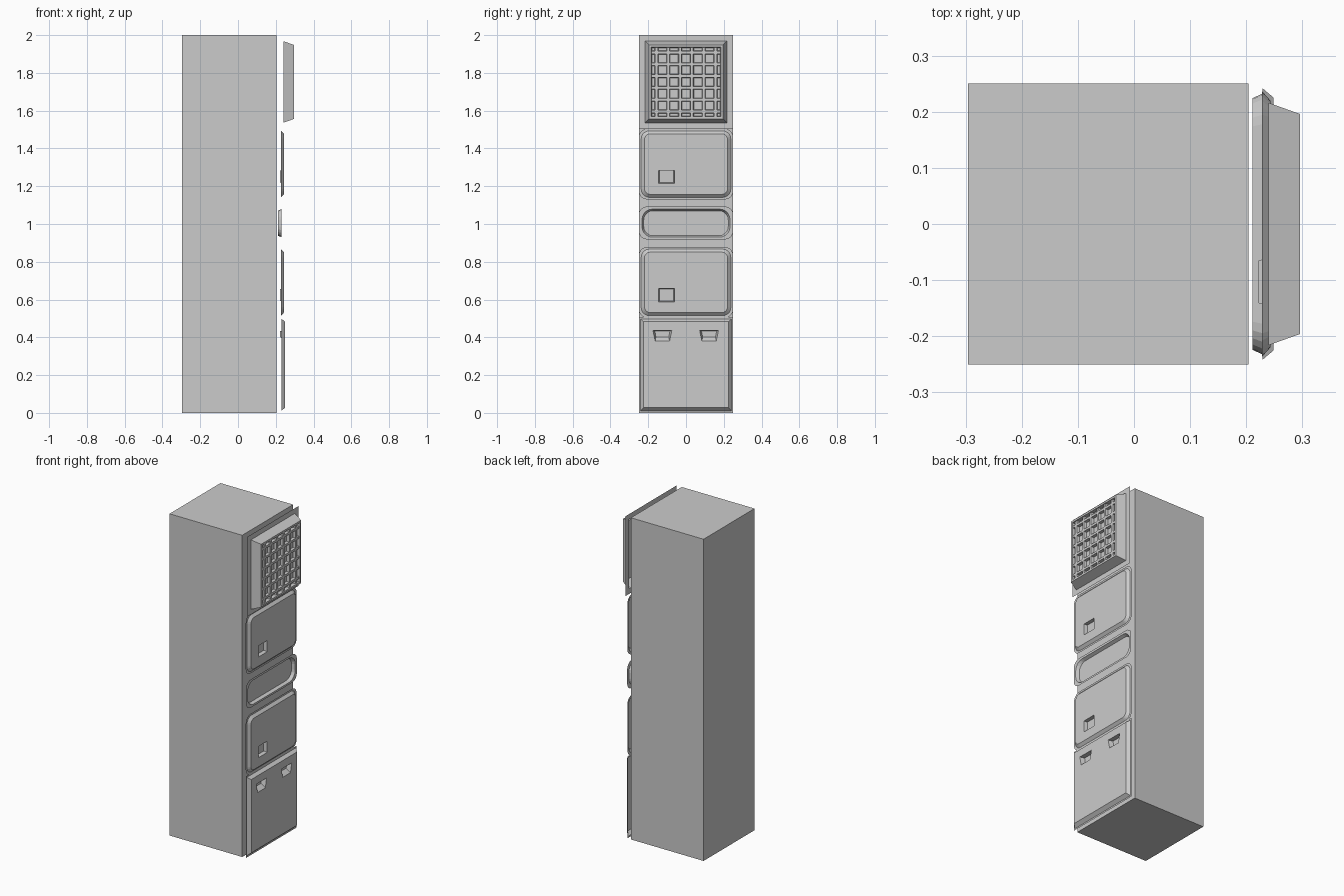
import bpy, bmesh
from math import cos, sin, pi

if "Cube" in bpy.data.objects:
    bpy.data.objects.remove(bpy.data.objects["Cube"])


def outline(y0, y1, z0, z1, r=0.0, seg=5):
    """Rounded rectangle in the YZ plane, counter-clockwise seen from +x."""
    if r == 0:
        return [(y0, z0), (y1, z0), (y1, z1), (y0, z1)]
    pts = []
    for k, (cy, cz) in enumerate([(y1 - r, z0 + r), (y1 - r, z1 - r),
                                  (y0 + r, z1 - r), (y0 + r, z0 + r)]):
        for i in range(seg + 1):
            a = -pi / 2 + k * pi / 2 + i * pi / 2 / seg
            pts.append((cy + r * cos(a), cz + r * sin(a)))
    return pts


def make_object(name, bm):
    mesh = bpy.data.meshes.new(name)
    bm.to_mesh(mesh)
    bm.free()
    ob = bpy.data.objects.new(name, mesh)
    bpy.context.collection.objects.link(ob)
    return ob


def loft(bm, layers):
    """Join successive (x, outline) loops and return all vertex loops."""
    loops = [[bm.verts.new((x, y, z)) for y, z in pts] for x, pts in layers]
    for a, b in zip(loops, loops[1:]):
        n = len(a)
        for i in range(n):
            j = (i + 1) % n
            bm.faces.new((a[i], a[j], b[j], b[i]))
    return loops


def loop_edges(bm, loop):
    out = []
    for i, v in enumerate(loop):
        w = loop[(i + 1) % len(loop)]
        out.append(bm.edges.get((v, w)) or bm.edges.new((v, w)))
    return out


def panel(name, layers, pockets=()):
    """Open pressed-sheet panel; pockets are (x, outline) lofts sunk in its face."""
    bm = bmesh.new()
    rim = loft(bm, layers)[-1]
    if not pockets:
        bm.faces.new(rim)
    else:
        edges = loop_edges(bm, rim)
        for p in pockets:
            loops = loft(bm, p)
            bm.faces.new(loops[-1])
            edges += loop_edges(bm, loops[0])
        res = bmesh.ops.triangle_fill(bm, edges=edges, use_beauty=True, normal=(1, 0, 0))
        for g in res["geom"]:
            if isinstance(g, bmesh.types.BMFace):
                g.normal_update()
                if g.normal.x < 0:
                    g.normal_flip()
    return make_object(name, bm)


# Cabinet body
bm = bmesh.new()
bmesh.ops.create_cube(bm, size=1)
for v in bm.verts:
    v.co = (v.co.x * 0.5 - 0.046, v.co.y * 0.5, (v.co.z + 0.5) * 2)
make_object("cabinet_body", bm)

# Two rounded doors, each with a square finger pocket
for name, z0, z1 in (("upper_door", 1.130, 1.504), ("lower_door", 0.504, 0.878)):
    zc = z0 + 0.119
    panel(name, [
        (0.228, outline(-0.25, 0.25, z0, z1, 0.045)),
        (0.228, outline(-0.237, 0.237, z0 + 0.011, z1 - 0.011, 0.042)),
        (0.243, outline(-0.220, 0.220, z0 + 0.027, z1 - 0.027, 0.03)),
    ], [[
        (0.243, outline(-0.146, -0.06, zc - 0.035, zc + 0.035)),
        (0.222, outline(-0.141, -0.065, zc - 0.030, zc + 0.033)),
    ]])

# Recessed slot between the doors
panel("middle_slot", [
    (0.230, outline(-0.25, 0.25, 0.918, 1.093, 0.045)),
    (0.230, outline(-0.233, 0.233, 0.930, 1.079, 0.055)),
    (0.211, outline(-0.224, 0.224, 0.938, 1.070, 0.05)),
])

# Bottom drawer front with two tapered hand grips
grips = []
for c in (-0.125, 0.122):
    grips.append([
        (0.249, [(c - 0.038, 0.380), (c + 0.038, 0.380), (c + 0.05, 0.436), (c - 0.05, 0.436)]),
        (0.222, [(c - 0.034, 0.402), (c + 0.034, 0.402), (c + 0.04, 0.434), (c - 0.04, 0.434)]),
    ])
panel("bottom_drawer", [
    (0.229, outline(-0.25, 0.25, 0.0, 0.508)),
    (0.229, outline(-0.242, 0.242, 0.010, 0.498)),
    (0.249, outline(-0.225, 0.225, 0.028, 0.484)),
], grips)

# Vent housing: flat flange, sloped hood, recessed square opening
ZC = 1.752
panel("vent_housing", [
    (0.240, outline(-0.25, 0.25, 1.504, 2.0)),
    (0.240, outline(-0.216, 0.216, ZC - 0.216, ZC + 0.216)),
    (0.296, outline(-0.196, 0.196, ZC - 0.196, ZC + 0.196)),
    (0.296, outline(-0.184, 0.184, ZC - 0.184, ZC + 0.184)),
    (0.276, outline(-0.181, 0.181, ZC - 0.181, ZC + 0.181)),
])

# Vent grille: six tapered bars each way
bm = bmesh.new()
for k in range(6):
    p = (k - 2.5) * 0.0625
    for upright in (True, False):
        layers = []
        for x, w in ((0.276, 0.010), (0.292, 0.007)):
            if upright:
                pts = outline(p - w, p + w, ZC - 0.182, ZC + 0.182)
            else:
                pts = outline(-0.182, 0.182, ZC + p - w, ZC + p + w)
            layers.append((x, pts))
        bm.faces.new(loft(bm, layers)[-1])
make_object("vent_grille", bm)
